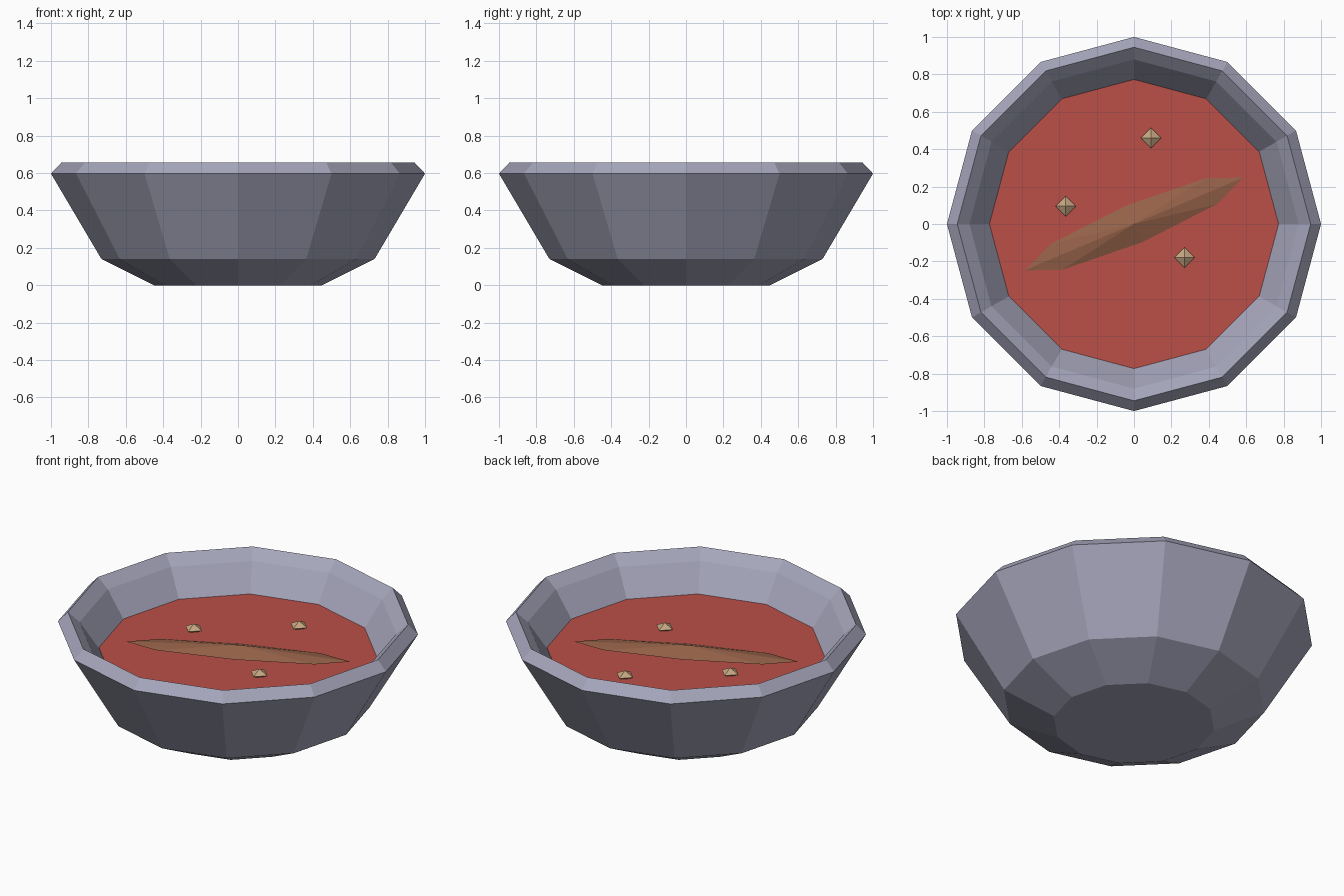
import bpy, bmesh, math
from mathutils import Matrix

if "Cube" in bpy.data.objects:
    bpy.data.objects.remove(bpy.data.objects["Cube"])


def material(name, rgb):
    m = bpy.data.materials.new(name)
    m.diffuse_color = (*rgb, 1)
    m.use_nodes = True
    m.node_tree.nodes["Principled BSDF"].inputs["Base Color"].default_value = m.diffuse_color
    return m


STONE = material("grey_stone", (0.38, 0.38, 0.50))
RED = material("red_soup", (0.50, 0.08, 0.065))
BROWN = material("brown", (0.30, 0.12, 0.065))
TAN = material("tan", (0.56, 0.38, 0.22))


def finish(name, bm, mat):
    bmesh.ops.recalc_face_normals(bm, faces=bm.faces[:])
    mesh = bpy.data.meshes.new(name)
    bm.to_mesh(mesh)
    bm.free()
    mesh.materials.append(mat)
    ob = bpy.data.objects.new(name, mesh)
    bpy.context.collection.objects.link(ob)
    return ob


def lathe(name, profile, sides, mat):
    """Turn (radius, z) points about z and cap both ends."""
    bm = bmesh.new()
    rings = [[bm.verts.new((r * math.cos(i * math.tau / sides),
                            r * math.sin(i * math.tau / sides), z))
              for i in range(sides)] for r, z in profile]
    for a, b in zip(rings, rings[1:]):
        for i in range(sides):
            j = (i + 1) % sides
            bm.faces.new((a[i], a[j], b[j], b[i]))
    bm.faces.new(rings[0])
    bm.faces.new(rings[-1])
    return finish(name, bm, mat)


def flat_gem(name, sides, size, loc, turn, mat):
    """Low double pyramid scaled to the given half sizes."""
    bm = bmesh.new()
    bmesh.ops.create_uvsphere(bm, u_segments=sides, v_segments=2, radius=1)
    bmesh.ops.transform(bm, matrix=Matrix.Diagonal((*size, 1)), verts=bm.verts)
    ob = finish(name, bm, mat)
    ob.location = loc
    ob.rotation_euler.z = turn
    return ob


# Twelve-sided bowl with a peaked rim and hollow inside
lathe("bowl", [(0.45, 0), (0.73, 0.14), (1.0, 0.597), (0.945, 0.655),
               (0.88, 0.597), (0.765, 0.43), (0.62, 0.2), (0.4, 0.1)], 12, STONE)

# Soup surface
lathe("soup", [(0.755, 0.42), (0.773, 0.445)], 12, RED)

# Long floating piece
flat_gem("floating_strip", 8, (0.635, 0.107, 0.04), (0, 0, 0.452),
         math.radians(23), BROWN)

# Small floating bits
for n, (x, y) in enumerate([(0.09, 0.46), (-0.365, 0.095), (0.27, -0.18)]):
    flat_gem(f"floating_bit_{n + 1}", 4, (0.055, 0.055, 0.028), (x, y, 0.46), 0, TAN)
